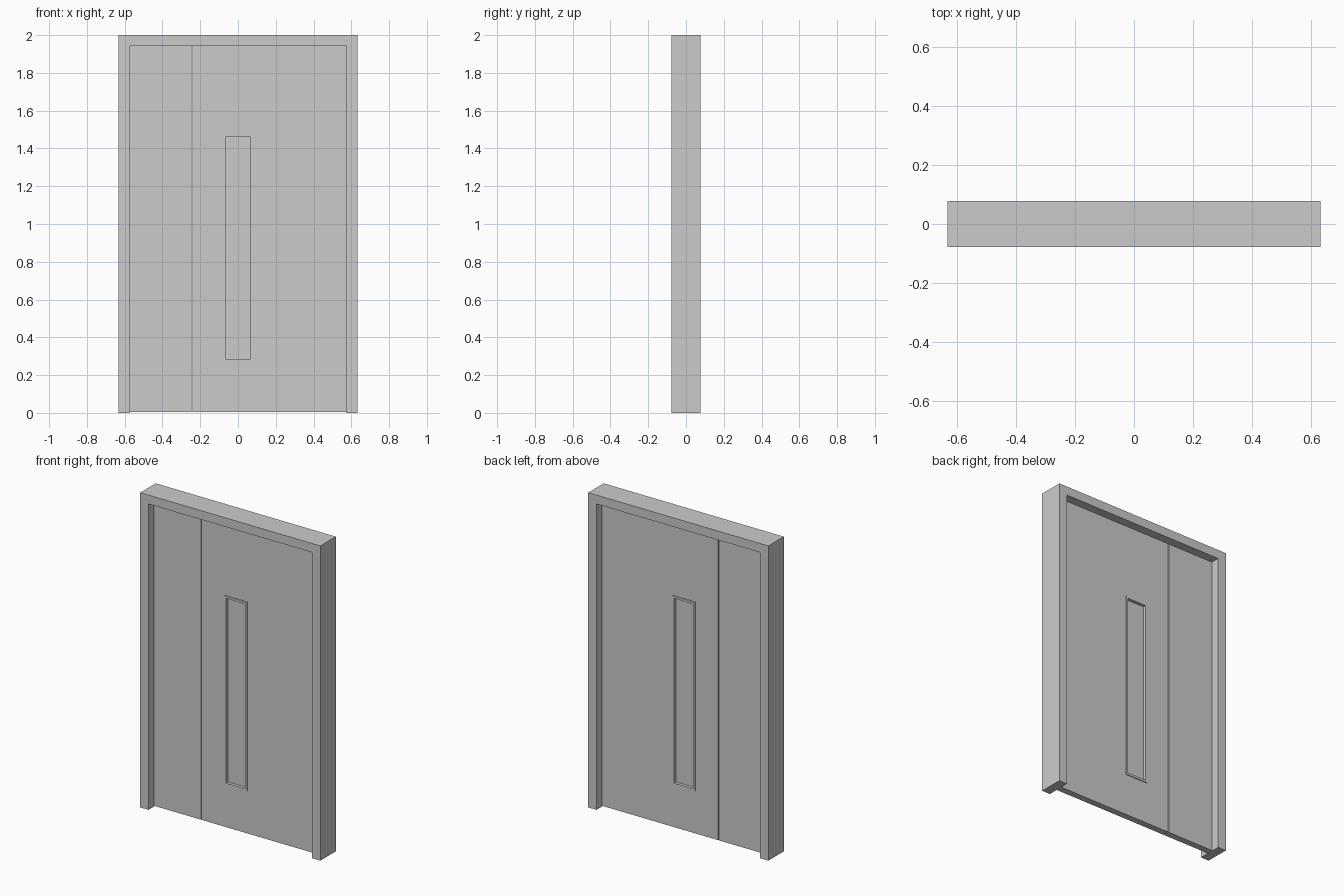
import bpy, bmesh

if "Cube" in bpy.data.objects:
    bpy.data.objects.remove(bpy.data.objects["Cube"])


def make(name, outline, depth):
    """Extrude an (x, z) outline symmetrically about y = 0."""
    bm = bmesh.new()
    face = bm.faces.new([bm.verts.new((x, -depth / 2, z)) for x, z in outline])
    ext = bmesh.ops.extrude_face_region(bm, geom=[face])
    verts = [g for g in ext["geom"] if isinstance(g, bmesh.types.BMVert)]
    bmesh.ops.translate(bm, verts=verts, vec=(0, depth, 0))
    return finish(name, bm)


def finish(name, bm):
    bmesh.ops.recalc_face_normals(bm, faces=bm.faces)
    mesh = bpy.data.meshes.new(name)
    bm.to_mesh(mesh)
    bm.free()
    obj = bpy.data.objects.new(name, mesh)
    bpy.context.collection.objects.link(obj)
    return obj


def rect(x0, x1, z0, z1):
    return [(x0, z0), (x1, z0), (x1, z1), (x0, z1)]


def ring(name, outer, inner, depth):
    """Rectangular panel with a rectangular hole, all quads."""
    bm = bmesh.new()
    loops = [[bm.verts.new((x, y, z)) for x, z in r]
             for r, y in ((outer, -depth / 2), (inner, -depth / 2),
                          (inner, depth / 2), (outer, depth / 2))]
    for k in range(4):
        a, b = loops[k], loops[(k + 1) % 4]
        for i in range(4):
            j = (i + 1) % 4
            bm.faces.new((a[i], a[j], b[j], b[i]))
    return finish(name, bm)


W, H = 0.633, 2.0            # outer half width and height
IW, IH = 0.575, 1.943        # opening half width and height
SPLIT, GAP, FLOOR = -0.244, 0.003, 0.004
LEAF = 0.042

# Door frame: two jambs and a head in one U-shaped profile
make("door_frame", [(-W, 0), (-IW, 0), (-IW, IH), (IW, IH),
                    (IW, 0), (W, 0), (W, H), (-W, H)], 0.155)

# Narrow side leaf
make("side_leaf", rect(-IW, SPLIT - GAP, FLOOR, IH), LEAF)

# Main leaf with window cut-out
trim_outer = rect(-0.08, 0.08, 0.272, 1.474)
trim_inner = rect(-0.066, 0.066, 0.286, 1.46)
ring("main_leaf", rect(SPLIT + GAP, IW, FLOOR, IH), trim_outer, LEAF)

# Slightly proud trim and recessed pane
ring("window_trim", trim_outer, trim_inner, 0.052)
make("window_pane", trim_inner, 0.012)
